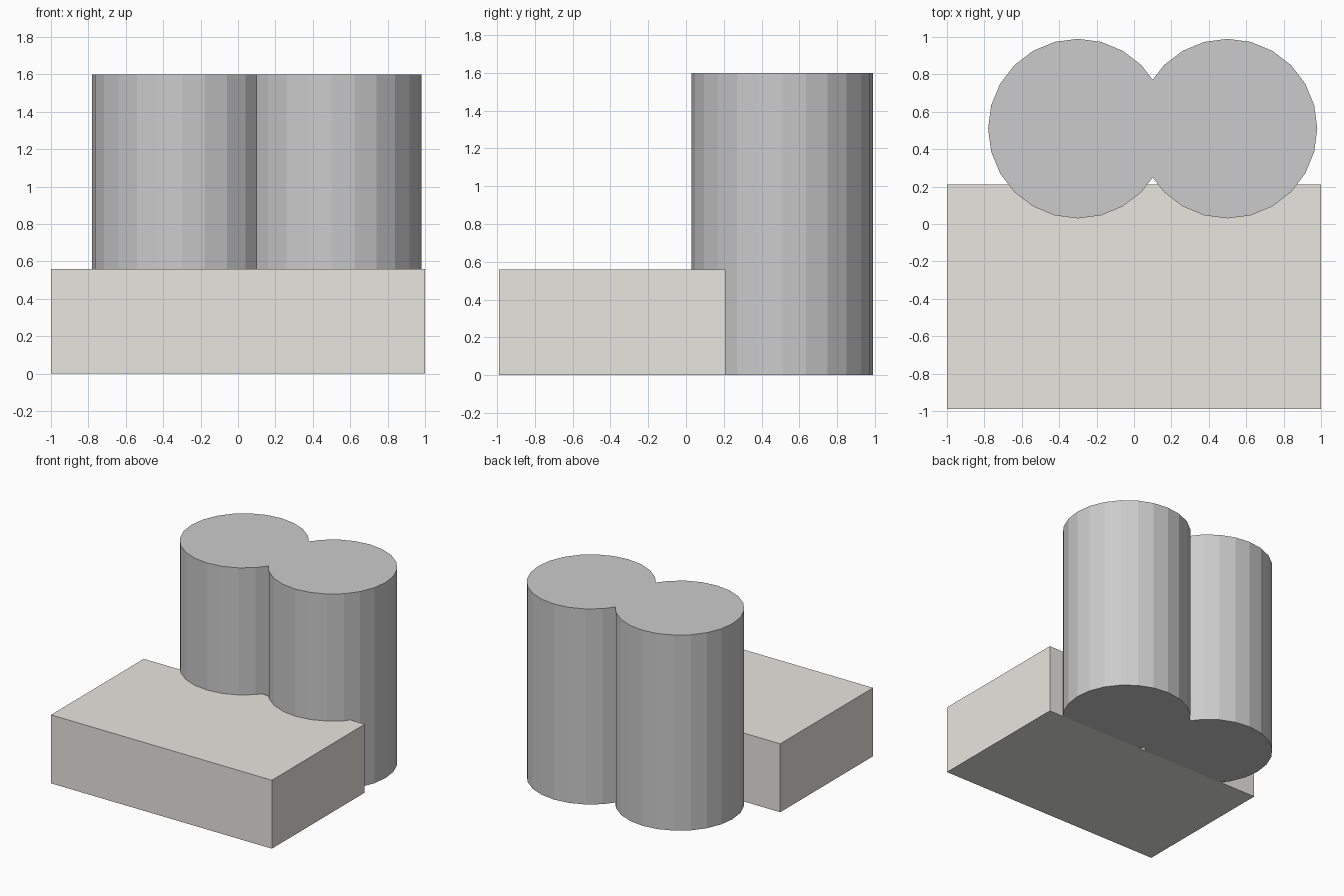
import bpy, bmesh
from math import sin, cos, radians

if "Cube" in bpy.data.objects:
    bpy.data.objects.remove(bpy.data.objects["Cube"])


def extrude_outline(name, outline, height):
    """Make a closed prism standing on z = 0 from a counter-clockwise outline."""
    bm = bmesh.new()
    base = bm.faces.new([bm.verts.new((x, y, 0)) for x, y in outline])
    top = bmesh.ops.extrude_face_region(bm, geom=[base], use_keep_orig=True)["geom"]
    bmesh.ops.translate(bm, vec=(0, 0, height),
                        verts=[v for v in top if isinstance(v, bmesh.types.BMVert)])
    bmesh.ops.recalc_face_normals(bm, faces=bm.faces)
    mesh = bpy.data.meshes.new(name)
    bm.to_mesh(mesh)
    bm.free()
    obj = bpy.data.objects.new(name, mesh)
    bpy.context.collection.objects.link(obj)
    return obj


# Low block at the front
block = extrude_outline("low_block", [(-1, -0.99), (1, -0.99), (1, 0.21), (-1, 0.21)], 0.56)
stone = bpy.data.materials.new("warm_grey")
stone.diffuse_color = (0.8, 0.79, 0.74, 1)
stone.use_nodes = True
stone.node_tree.nodes["Principled BSDF"].inputs["Base Color"].default_value = stone.diffuse_color
block.data.materials.append(stone)

# Twin towers: two merged 24-sided cylinders with a crease where they meet
R, MID_X, MID_Y, OFFSET, CREASE = 0.48, 0.1, 0.51, 0.4, 0.261
lobe = [(OFFSET + R * cos(radians(a)), R * sin(radians(a))) for a in range(-135, 136, 15)]
half = [(0, -CREASE)] + lobe
outline = half + [(-x, -y) for x, y in half]
extrude_outline("twin_towers", [(MID_X + x, MID_Y + y) for x, y in outline], 1.6)
